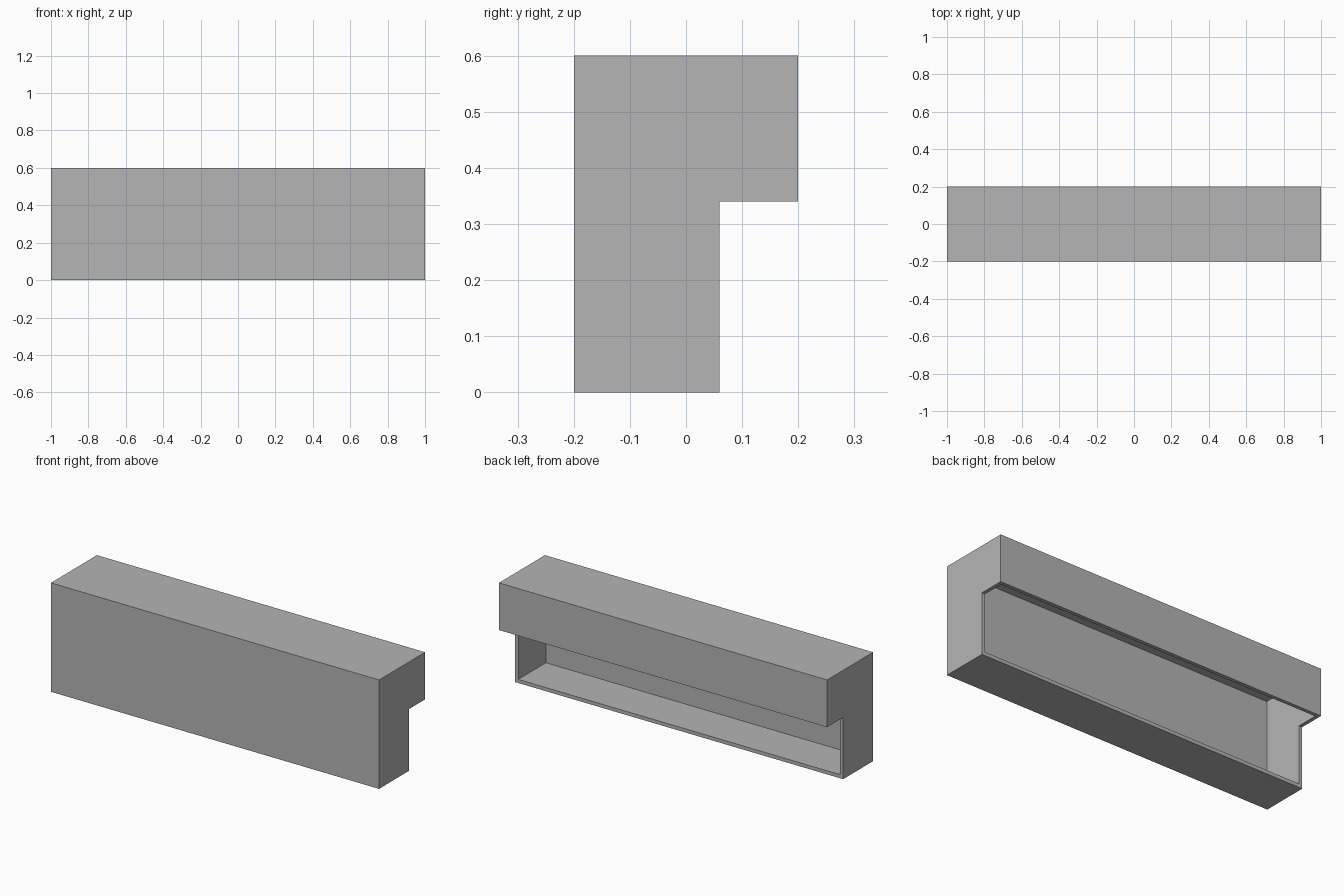
import bpy
import bmesh

cube = bpy.data.objects.get("Cube")
if cube:
    bpy.data.objects.remove(cube, do_unlink=True)

WALL = 0.02
HALF_LENGTH = 1.0
HALF_DEPTH = 0.2
HEIGHT = 0.6
STEP_Y, STEP_Z = 0.06, 0.34

grey = bpy.data.materials.new("plain_grey")
grey.use_nodes = True
colour = (0.46, 0.46, 0.46, 1)
grey.diffuse_color = colour
grey.node_tree.nodes["Principled BSDF"].inputs["Base Color"].default_value = colour


def extrude_profile(name, profile, half_length):
    """Sweep a closed (y, z) outline along x, centred on x = 0."""
    bm = bmesh.new()
    face = bm.faces.new([bm.verts.new((-half_length, y, z)) for y, z in profile])
    swept = bmesh.ops.extrude_face_region(bm, geom=[face])["geom"]
    verts = [v for v in swept if isinstance(v, bmesh.types.BMVert)]
    bmesh.ops.translate(bm, verts=verts, vec=(2 * half_length, 0, 0))
    bmesh.ops.recalc_face_normals(bm, faces=bm.faces)
    mesh = bpy.data.meshes.new(name)
    bm.to_mesh(mesh)
    bm.free()
    mesh.materials.append(grey)
    obj = bpy.data.objects.new(name, mesh)
    bpy.context.collection.objects.link(obj)
    return obj


# Stepped housing with an overhang at the back
housing = extrude_profile("stepped_housing", [
    (-HALF_DEPTH, 0), (STEP_Y, 0), (STEP_Y, STEP_Z),
    (HALF_DEPTH, STEP_Z), (HALF_DEPTH, HEIGHT), (-HALF_DEPTH, HEIGHT),
], HALF_LENGTH)

# Hollow inside, open at the step: thin walls remain all round
y, low, high = HALF_DEPTH - WALL, WALL, HEIGHT - WALL
cavity = extrude_profile("cavity_cutter", [
    (-y, low), (y, low), (y, high), (-y, high),
], HALF_LENGTH - WALL)
cavity.hide_render = True
cavity.hide_viewport = True
cavity.display_type = 'WIRE'

hollow = housing.modifiers.new("hollow", 'BOOLEAN')
hollow.operation = 'DIFFERENCE'
hollow.solver = 'EXACT'
hollow.object = cavity

# Keep the finished shell and discard the cutter
bpy.context.view_layer.objects.active = housing
housing.select_set(True)
bpy.ops.object.modifier_apply(modifier=hollow.name)
bpy.data.objects.remove(cavity, do_unlink=True)
